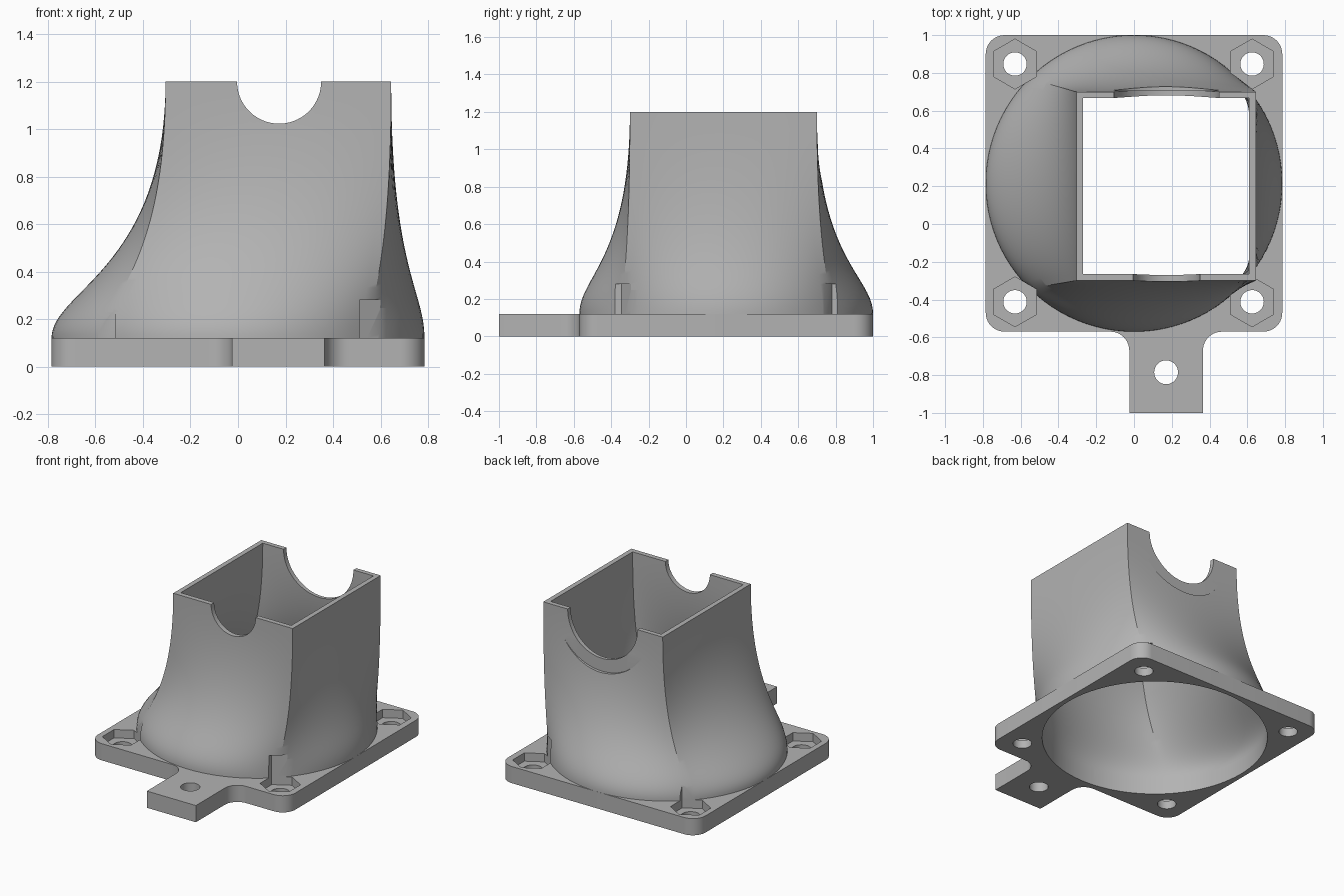
import bpy, bmesh, math
from mathutils import Vector

if "Cube" in bpy.data.objects:
    bpy.data.objects.remove(bpy.data.objects["Cube"])

grey = bpy.data.materials.new("light_grey")
grey.diffuse_color = (0.45, 0.45, 0.45, 1)
grey.use_nodes = True
grey.node_tree.nodes["Principled BSDF"].inputs["Base Color"].default_value = grey.diffuse_color


def new_object(name, bm):
    bmesh.ops.recalc_face_normals(bm, faces=bm.faces)
    mesh = bpy.data.meshes.new(name)
    bm.to_mesh(mesh)
    bm.free()
    mesh.materials.append(grey)
    ob = bpy.data.objects.new(name, mesh)
    bpy.context.collection.objects.link(ob)
    return ob


def prism(name, outline, low, high, axis="z"):
    """Extrude a 2D outline along z, or an (x, z) outline along y."""
    bm = bmesh.new()
    put = (lambda p, h: (p[0], p[1], h)) if axis == "z" else (lambda p, h: (p[0], h, p[1]))
    a = [bm.verts.new(put(p, low)) for p in outline]
    b = [bm.verts.new(put(p, high)) for p in outline]
    bm.faces.new(a)
    bm.faces.new(b)
    for i in range(len(a)):
        j = (i + 1) % len(a)
        bm.faces.new((a[i], a[j], b[j], b[i]))
    return new_object(name, bm)


def arc(cx, cy, r, start, end, n=10):
    angles = [math.radians(start + (end - start) * i / n) for i in range(n + 1)]
    return [(cx + r * math.cos(t), cy + r * math.sin(t)) for t in angles]


def circle(cx, cy, r, n=48):
    return arc(cx, cy, r, 0, 360, n)[:-1]


def cut(ob, cutter):
    mod = ob.modifiers.new("cut", "BOOLEAN")
    mod.operation = "DIFFERENCE"
    mod.solver = "EXACT"
    mod.object = cutter
    bpy.context.view_layer.objects.active = ob
    bpy.ops.object.modifier_apply(modifier=mod.name)


def remove(*cutters):
    for c in cutters:
        bpy.data.objects.remove(c)


CX, CY = 0.0, 0.215      # centre of the round opening
BASE, TOP = 0.12, 1.2
SEG, LEVELS = 24, 36


def loft_rings(radius, x0, x1, y0, y1):
    """Rings blending a circle at the base into a rectangle at the top."""
    corners = [Vector(c) for c in ((x0, y0), (x1, y0), (x1, y1), (x0, y1))]
    rings = []
    for l in range(LEVELS + 1):
        s = l / LEVELS
        f = 3 * s * s * (1 - s) + s ** 3
        z = (BASE * (1 - s) ** 3 + 3 * (BASE + 0.2) * s * (1 - s) ** 2
             + 3 * (TOP - 0.787) * s * s * (1 - s) + TOP * s ** 3)
        ring = []
        for k in range(4):
            for i in range(SEG):
                u = i / SEG
                t = math.radians(-135 + 90 * (k + u))
                low = Vector((CX + radius * math.cos(t), CY + radius * math.sin(t)))
                p = low.lerp(corners[k].lerp(corners[(k + 1) % 4], u), f)
                ring.append((p.x, p.y, z))
        rings.append(ring)
    return rings


# Hollow duct: outer skin up, rim, inner skin down, bottom ring
rings = loft_rings(0.785, -0.305, 0.645, -0.3, 0.7)
rings += loft_rings(0.75, -0.27, 0.61, -0.265, 0.667)[::-1]
bm = bmesh.new()
vr = [[bm.verts.new(p) for p in r] for r in rings]
for a, b in zip(vr, vr[1:] + vr[:1]):
    for i in range(len(a)):
        j = (i + 1) % len(a)
        bm.faces.new((a[i], a[j], b[j], b[i]))
duct = new_object("duct", bm)

# Mounting plate with rounded corners and a filleted tab
outline = (arc(-0.685, -0.47, 0.1, 180, 270) + arc(-0.125, -0.67, 0.1, 90, 0)
           + [(-0.025, -1.0), (0.365, -1.0)]
           + arc(0.465, -0.67, 0.1, 180, 90) + arc(0.685, -0.47, 0.1, 270, 360)
           + arc(0.685, 0.9, 0.1, 0, 90) + arc(-0.685, 0.9, 0.1, 90, 180))
plate = prism("mounting_plate", outline, 0, BASE)

# Round opening and tab hole
for x, y, r, n in ((CX, CY, 0.75, 96), (0.17, -0.785, 0.063, 48)):
    c = prism("hole_cutter", circle(x, y, r, n), -0.1, 0.3)
    cut(plate, c)
    remove(c)

# Corner screw holes with hexagonal nut pockets that also clear the duct
for x in (-0.63, 0.625):
    for y in (-0.412, 0.847):
        hole = prism("screw_cutter", circle(x, y, 0.062), -0.1, 0.2)
        pocket = prism("nut_cutter", arc(x, y, 0.132, 30, 390, 6)[:-1], 0.06, 0.28)
        cut(plate, hole)
        cut(plate, pocket)
        cut(duct, pocket)
        remove(hole, pocket)

# Round notches in the front and back walls, and the shallow relief at the back
for r, y0, y1 in ((0.177, -0.6, 0.2), (0.278, 0.2, 1.1), (0.37, 0.706, 1.1)):
    c = prism("notch_cutter", circle(0.173, TOP, r, 96), y0, y1, "y")
    cut(duct, c)
    remove(c)

# Smooth shading with sharp corners
for ob in (duct, plate):
    bpy.ops.object.select_all(action="DESELECT")
    ob.select_set(True)
    bpy.context.view_layer.objects.active = ob
    bpy.ops.object.shade_smooth_by_angle(angle=math.radians(25))
